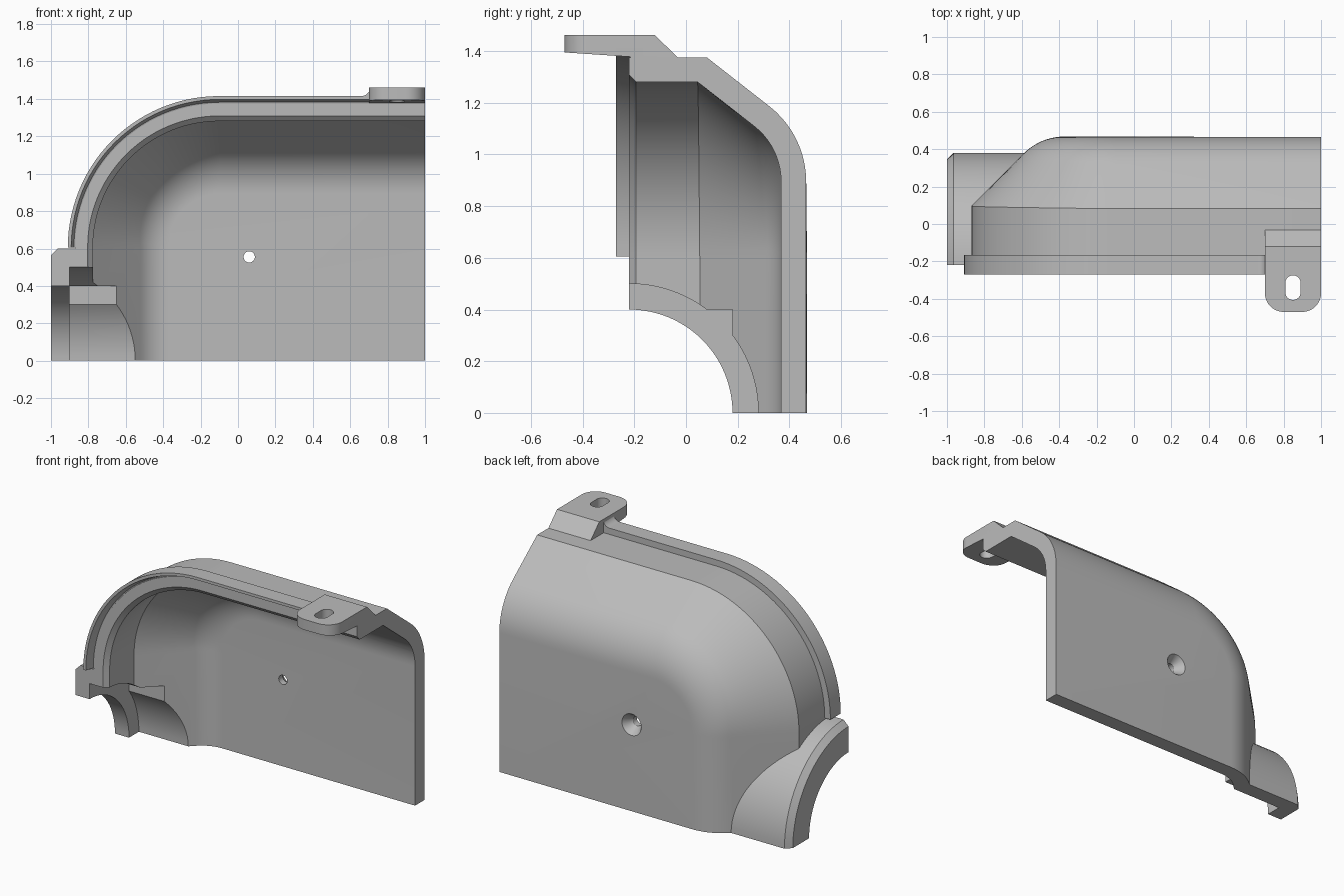
import bpy, bmesh
from math import sin, cos, tan, pi, radians

cube = bpy.data.objects.get("Cube")
if cube:
    bpy.data.objects.remove(cube)

grey = bpy.data.materials.new("plain grey")
grey.use_nodes = True
grey.diffuse_color = (0.5, 0.5, 0.5, 1)
grey.node_tree.nodes["Principled BSDF"].inputs["Base Color"].default_value = (0.5, 0.5, 0.5, 1)

CX, CZ, R = -0.1, 0.605, 0.77   # corner centre and outer radius
FRONT = -0.22                   # mating face
STEPS = 28


def loft(name, rings):
    """Closed solid through rings of equal point count."""
    bm = bmesh.new()
    rows = [[bm.verts.new(p) for p in ring] for ring in rings]
    n = len(rows[0])
    for a, b in zip(rows, rows[1:]):
        for i in range(n):
            j = (i + 1) % n
            bm.faces.new((a[i], a[j], b[j], b[i]))
    bm.faces.new(rows[0])
    bm.faces.new(rows[-1][::-1])
    bmesh.ops.recalc_face_normals(bm, faces=bm.faces)
    mesh = bpy.data.meshes.new(name)
    bm.to_mesh(mesh)
    bm.free()
    mesh.materials.append(grey)
    ob = bpy.data.objects.new(name, mesh)
    bpy.context.collection.objects.link(ob)
    return ob


def box(name, x, y, z):
    return loft(name, [[(x[0], b, c), (x[1], b, c), (x[1], b, d), (x[0], b, d)]
                       for b in y for c, d in [z]])


def circle(r, count=96):
    return [(r * cos(2 * pi * i / count), r * sin(2 * pi * i / count)) for i in range(count)]


def pipe_solid(name, stations):
    return loft(name, [[(x, FRONT + a, b) for a, b in circle(r)] for x, r in stations])


def combine(target, tool, operation):
    mod = target.modifiers.new(operation, "BOOLEAN")
    mod.operation, mod.solver, mod.object = operation, "EXACT", tool
    bpy.context.view_layer.objects.active = target
    bpy.ops.object.modifier_apply(modifier=mod.name)
    bpy.data.objects.remove(tool)


def profile(start, inset, wall, centre, radius, angle):
    """(y, inset) points: straight wall, slope, then rounded edge to the back."""
    rad, a = radius - wall, radians(angle)
    arc = [(centre[0] + rad * cos(a * (1 - i / 10)), centre[1] - rad * sin(a * (1 - i / 10)))
           for i in range(11)]
    y, off = arc[0]
    return start + [(y - (off - inset) * tan(a), inset)] + arc


def shell_solid(name, start, inset, wall, right, bottom):
    """Stack of arched outlines; the slope changes gently from side to top."""
    side = profile(start, inset, wall, (0.158, 0.5), 0.31, 45)
    top = profile(start, inset, wall, (0.095, 0.48), 0.37, 52)
    rings = []
    for (ys, os), (yt, ot) in zip(side, top):
        ring = [(right, yt, bottom), (right, yt, CZ + R - ot)]
        for i in range(STEPS + 1):
            t = 1 - i / STEPS
            r = R - os + (os - ot) * t
            a = pi - t * pi / 2
            ring.append((CX + r * cos(a), ys + (yt - ys) * t, CZ + r * sin(a)))
        ring.append((CX - R + os, ys, bottom))
        rings.append(ring)
    return loft(name, rings)


# Casing body with pipe collar
casing = shell_solid("casing", [(-0.4, 0)], 0, 0, 1, -0.2)
collar = pipe_solid("collar", [(-1, 0.565), (-0.965, 0.6), (-0.5, 0.6)])
combine(casing, collar, "UNION")
cavity = shell_solid("cavity", [(-0.5, 0.066), (FRONT, 0.066), (-0.194, 0.094)],
                     0.094, 0.097, 1.2, -0.4)
combine(casing, cavity, "DIFFERENCE")

# Stepped bore and square seat inside the collar
combine(casing, pipe_solid("bore", [(-1.1, 0.4), (-0.9, 0.4), (-0.9, 0.5), (-0.5, 0.5)]),
        "DIFFERENCE")
combine(casing, box("seat", (-0.9, -0.55), (-0.7, 0.18), (-0.5, 0.4)), "DIFFERENCE")

# Trim to the mating face and the base
combine(casing, box("front_trim", (-2, 2), (-2, FRONT), (-2, 3)), "DIFFERENCE")
combine(casing, box("base_trim", (-2, 2), (-2, 2), (-2, 0)), "DIFFERENCE")

# Countersunk screw hole
hole = loft("screw_hole", [[(0.06 + a, y, 0.555 + b) for a, b in circle(r, 32)]
                           for y, r in [(0.3, 0.03), (0.41, 0.03), (0.468, 0.07), (0.5, 0.092)]])
combine(casing, hole, "DIFFERENCE")

# Sealing lip along the rim
section = [(-0.27, 0.04), (-0.165, 0.04), (-0.165, -0.01), (-0.21, -0.01),
           (-0.215, 0.007), (-0.27, 0.022)]
path = [(CX, pi - i / STEPS * pi / 2) for i in range(STEPS + 1)] + [(1, pi / 2)]
lip = loft("rim_lip", [[(cx + (R + o) * cos(a), y, CZ + (R + o) * sin(a)) for y, o in section]
                       for cx, a in path])

# Mounting bracket with rounded corners and a slot
outline = [(-0.47, 1.462), (-0.12, 1.462), (-0.03, 1.373), (-0.03, 1.34),
           (-0.215, 1.34), (-0.215, 1.378), (-0.47, 1.395)]
bracket = loft("bracket", [[(x, y, z) for y, z in outline] for x in (0.7, 1)])
bm = bmesh.new()
bm.from_mesh(bracket.data)
corners = [e for e in bm.edges if all(v.co.y < -0.46 for v in e.verts)
           and abs(e.verts[0].co.x - e.verts[1].co.x) < 0.01]
bmesh.ops.bevel(bm, geom=corners, offset=0.1, segments=10, profile=0.5, affect="EDGES")
bm.to_mesh(bracket.data)
bm.free()
slot = loft("slot", [[(0.85 + a, -0.34 + b + (0.025 if b > 0 else -0.025), z)
                      for a, b in circle(0.041, 32)] for z in (1.3, 1.6)])
combine(bracket, slot, "DIFFERENCE")

# Small fillet between lip and bracket
curve = [(0.66 + 0.045 * sin(i * pi / 16), 1.46 - 0.045 * cos(i * pi / 16)) for i in range(9)]
fillet = loft("bracket_fillet", [[(x, y, z) for x, z in curve + [(0.705, 1.4), (0.66, 1.4)]]
                                 for y in (-0.27, -0.165)])

for ob in (casing, lip, bracket, fillet):
    bpy.ops.object.select_all(action="DESELECT")
    ob.select_set(True)
    bpy.context.view_layer.objects.active = ob
    bpy.ops.object.shade_smooth_by_angle(angle=radians(25))
